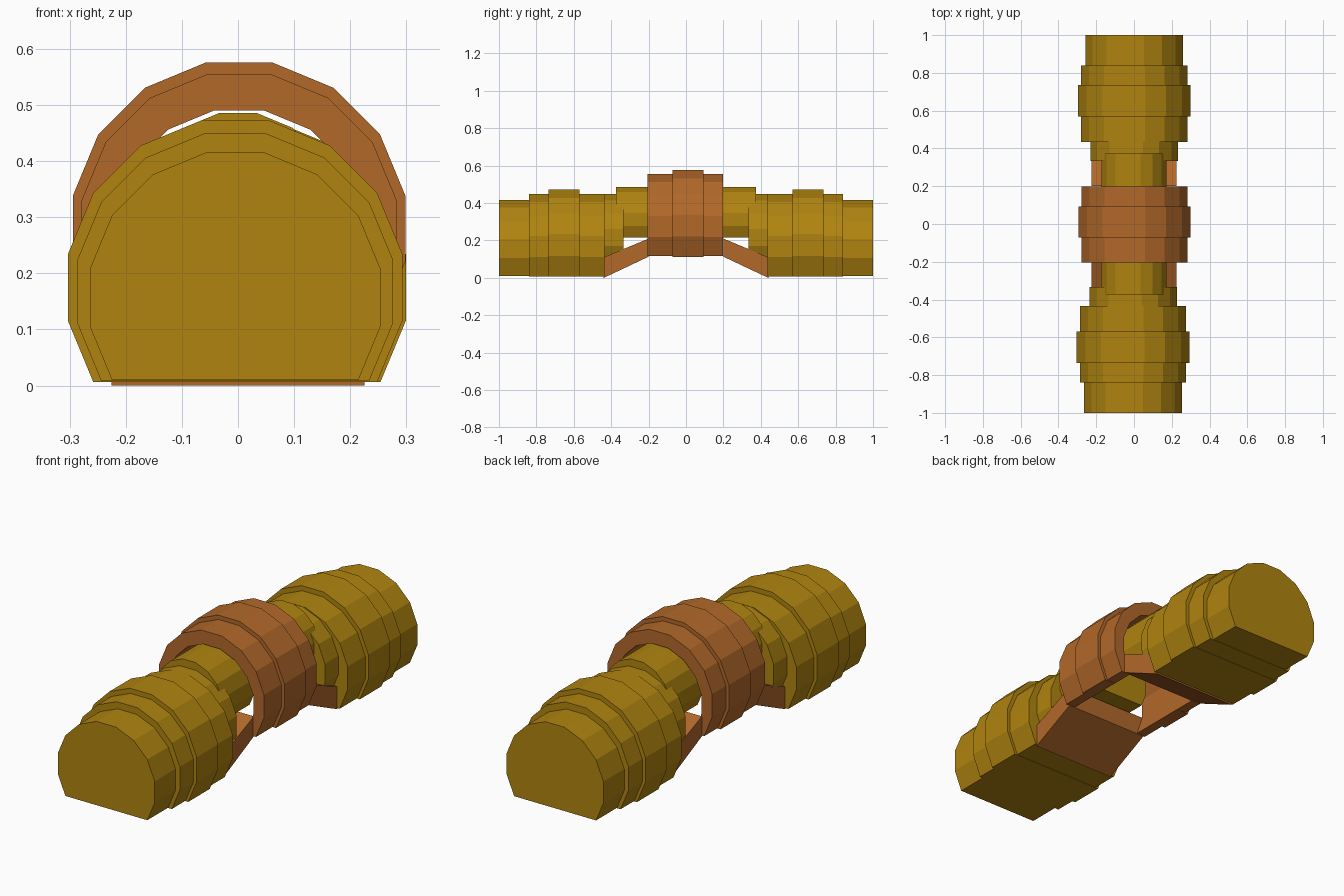
import bpy, bmesh, math

if "Cube" in bpy.data.objects:
    bpy.data.objects.remove(bpy.data.objects["Cube"], do_unlink=True)


def make_material(name, color):
    mat = bpy.data.materials.new(name)
    mat.use_nodes = True
    mat.diffuse_color = color
    mat.node_tree.nodes["Principled BSDF"].inputs["Base Color"].default_value = color
    return mat


OLIVE = make_material("olive gold", (0.434, 0.231, 0.005, 1))
RUST = make_material("rust orange", (0.445, 0.138, 0.023, 1))


def arch(radius, base):
    """Sixteen-sided circle cut flat across the bottom, standing on base."""
    low = math.radians(33.75)
    centre = base + radius * math.sin(low)
    return [(radius * math.cos(-low + i * math.pi / 8),
             centre + radius * math.sin(-low + i * math.pi / 8)) for i in range(12)]


def loft(name, stations, mat, x_shift=0.0):
    """Join outlines [(y, points)] into one closed flat-shaded solid."""
    bm = bmesh.new()
    loops = [[bm.verts.new((x + x_shift, y, z)) for x, z in pts] for y, pts in stations]
    for a, b in zip(loops, loops[1:]):
        for i in range(len(a)):
            j = (i + 1) % len(a)
            bm.faces.new((a[i], a[j], b[j], b[i]))
    bm.faces.new(loops[0])
    bm.faces.new(loops[-1][::-1])
    bmesh.ops.remove_doubles(bm, verts=bm.verts, dist=1e-5)
    bmesh.ops.recalc_face_normals(bm, faces=bm.faces)
    mesh = bpy.data.meshes.new(name)
    bm.to_mesh(mesh)
    bm.free()
    mesh.materials.append(mat)
    obj = bpy.data.objects.new(name, mesh)
    bpy.context.collection.objects.link(obj)
    return obj


def stepped(bands, outline):
    """Turn (start, end, radius, base) bands into stations with sharp steps."""
    return [(y, outline(r, base)) for y0, y1, r, base in bands for y in (y0, y1)]


# Front and back halves mirror each other along y
for side, s, shift in (("front", -1, -0.005), ("back", 1, 0.001)):
    # Stepped barrel
    barrel = [(1.0, 0.84, 0.264, 0.010), (0.84, 0.735, 0.287, 0.008),
              (0.735, 0.57, 0.304, 0.006), (0.57, 0.435, 0.287, 0.008)]
    loft(side + "_barrel",
         stepped([(s * a, s * b, r, z) for a, b, r, z in barrel], arch), OLIVE, shift)

    # Collar and narrow neck leading into the ring
    loft(side + "_collar", stepped([(s * 0.45, s * 0.333, 0.236, 0.085)], arch), OLIVE, shift)
    loft(side + "_neck", stepped([(s * 0.373, s * 0.12, 0.176, 0.215)], arch), OLIVE)

    # Sloping plate under the neck
    def plate(low, high):
        return [(-0.225, low), (0.225, low), (0.225, high), (-0.225, high)]
    loft(side + "_ramp", [(s * 0.44, plate(0.0, 0.11)), (s * 0.2, plate(0.113, 0.21))], RUST)

# Central ring, open underneath
bore = arch(0.228, 0.14)
bore[0], bore[-1] = (bore[0][0], 0.116), (bore[-1][0], 0.116)
ring = [(-0.205, -0.072, 0.286, 0.116), (-0.072, 0.093, 0.302, 0.112),
        (0.093, 0.198, 0.286, 0.116)]
loft("centre_ring", stepped(ring, lambda r, z: arch(r, z) + bore[::-1]), RUST, 0.002)
